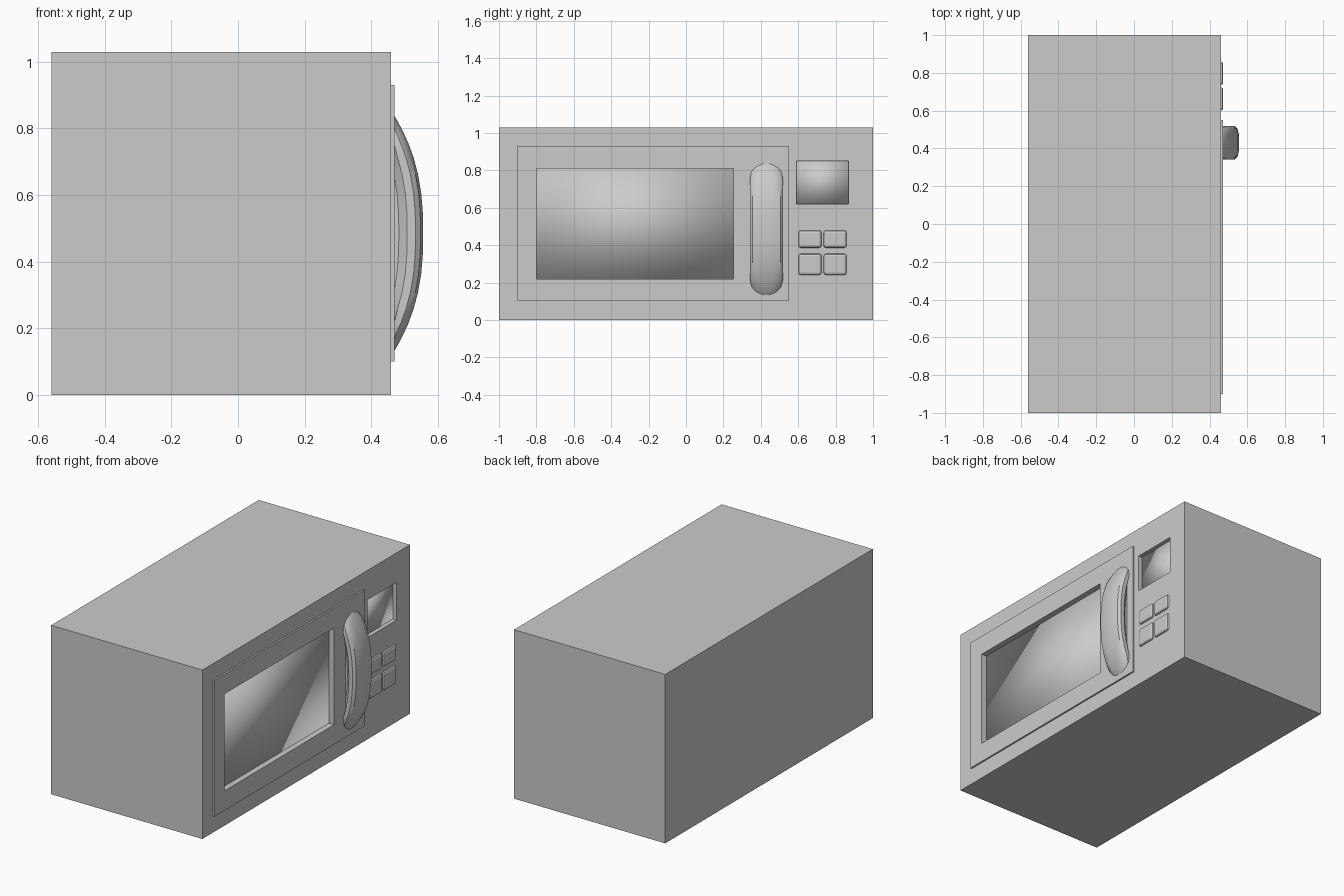
import bpy, bmesh, math

cube = bpy.data.objects.get("Cube")
if cube:
    bpy.data.objects.remove(cube, do_unlink=True)

GREY = (0.6, 0.6, 0.6, 1)
grey = bpy.data.materials.new("light grey")
grey.use_nodes = True
grey.diffuse_color = GREY
grey.node_tree.nodes["Principled BSDF"].inputs["Base Color"].default_value = GREY


def finish(name, bm, smooth=False):
    bmesh.ops.recalc_face_normals(bm, faces=bm.faces)
    mesh = bpy.data.meshes.new(name)
    bm.to_mesh(mesh)
    bm.free()
    mesh.materials.append(grey)
    for poly in mesh.polygons:
        poly.use_smooth = smooth
    obj = bpy.data.objects.new(name, mesh)
    bpy.context.collection.objects.link(obj)
    return obj


def box(name, xs, ys, zs, smooth=False):
    bm = bmesh.new()
    bmesh.ops.create_cube(bm, size=1)
    for v in bm.verts:
        for i, (lo, hi) in enumerate((xs, ys, zs)):
            v.co[i] = lo if v.co[i] < 0 else hi
    return finish(name, bm, smooth)


def cut(obj, cutter):
    mod = obj.modifiers.new("recess", "BOOLEAN")
    mod.operation = "DIFFERENCE"
    mod.solver = "EXACT"
    mod.object = cutter


# Cabinet and door slab
cabinet = box("cabinet", (-0.56, 0.46), (-1, 1), (0, 1.03))
door = box("door", (0.455, 0.47), (-0.9, 0.55), (0.1, 0.93))

# Recessed window and display, each with a softly shaded pane
openings = {
    "window": ((-0.8, 0.255), (0.22, 0.81), (cabinet, door)),
    "display": ((0.59, 0.87), (0.62, 0.85), (cabinet,)),
}
for name, (ys, zs, targets) in openings.items():
    cutter = box(name + "_cutter", (0.42, 0.6), ys, zs)
    cutter.hide_render = True
    cutter.hide_set(True)
    cutter.display_type = "WIRE"
    for target in targets:
        cut(target, cutter)
    box(name + "_pane", (0.40, 0.435), ys, zs, smooth=True)

# Two rows of rounded buttons
for row, zs in enumerate(((0.385, 0.48), (0.24, 0.355))):
    for col, y in enumerate((0.6, 0.735)):
        button = box(f"button_{row}_{col}", (0.44, 0.472), (y, y + 0.125), zs)
        bevel = button.modifiers.new("soft edge", "BEVEL")
        bevel.width = 0.014
        bevel.segments = 2

# Bowed handle: a loft whose sides are undercut for the fingers
MID_Y, MID_Z, HALF, WIDTH, DEPTH = 0.43, 0.485, 0.355, 0.088, 0.088
side = [(0.45, 0), (0.85, 0.008), (1, 0.023), (1, 0.048), (0.75, 0.073), (0.75, 1)]
section = [(-w, drop) for w, drop in reversed(side)] + side
bm = bmesh.new()
rings = []
for i in range(19):
    s = math.sin(math.pi * (i / 18 - 0.5)) * 0.995
    depth = DEPTH * (1 - abs(s) ** 2.5)
    end = max(0, (abs(s) * HALF - 0.27) / 0.085)
    width = WIDTH * math.sqrt(1 - end * end)
    rings.append([bm.verts.new((0.468 + max(0, depth - drop),
                                MID_Y + w * width, MID_Z + s * HALF))
                  for w, drop in section])
for a, b in zip(rings, rings[1:]):
    for j in range(len(section)):
        k = (j + 1) % len(section)
        bm.faces.new((a[j], a[k], b[k], b[j]))
bm.faces.new(rings[0])
bm.faces.new(rings[-1])
handle = finish("handle", bm)
bpy.context.view_layer.objects.active = handle
handle.select_set(True)
bpy.ops.object.shade_smooth_by_angle(angle=math.radians(35))
